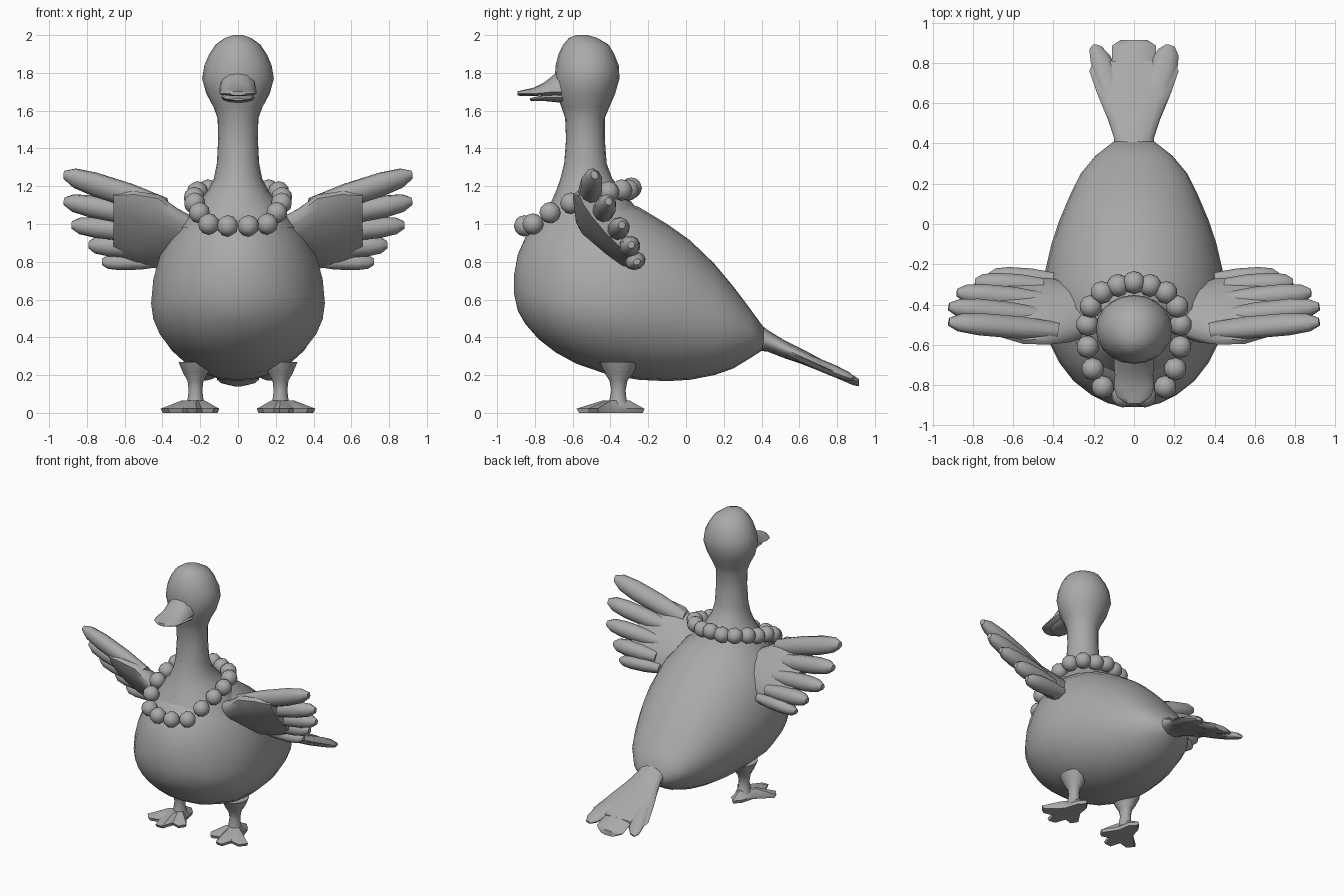
import bpy, bmesh, math
from mathutils import Vector

if "Cube" in bpy.data.objects:
    bpy.data.objects.remove(bpy.data.objects["Cube"], do_unlink=True)

grey = bpy.data.materials.new("plain_grey")
grey.use_nodes = True
COLOR = (0.4, 0.4, 0.4, 1)
grey.diffuse_color = COLOR
grey.node_tree.nodes["Principled BSDF"].inputs["Base Color"].default_value = COLOR


def finish(bm, name, angle=50):
    bmesh.ops.recalc_face_normals(bm, faces=bm.faces)
    mesh = bpy.data.meshes.new(name)
    bm.to_mesh(mesh)
    bm.free()
    mesh.materials.append(grey)
    obj = bpy.data.objects.new(name, mesh)
    bpy.context.collection.objects.link(obj)
    bpy.ops.object.select_all(action='DESELECT')
    obj.select_set(True)
    bpy.context.view_layer.objects.active = obj
    bpy.ops.object.shade_smooth_by_angle(angle=math.radians(angle))
    return obj


def loft(name, rings, sides=20, angle=50):
    """Skin egg-shaped rings, each (centre, half width, half up, half down)."""
    bm = bmesh.new()
    loops = []
    for centre, u, up, down in rings:
        loop = []
        for i in range(sides):
            a = math.tau * i / sides
            v = Vector(up) if math.sin(a) > 0 else Vector(down)
            loop.append(bm.verts.new(Vector(centre) + Vector(u) * math.cos(a) + v * math.sin(a)))
        loops.append(loop)
    for a, b in zip(loops, loops[1:]):
        for i in range(sides):
            j = (i + 1) % sides
            bm.faces.new((a[i], a[j], b[j], b[i]))
    bm.faces.new(loops[0])
    bm.faces.new(loops[-1])
    return finish(bm, name, angle)


def along_y(name, stations, sides=20, angle=50):
    """Stations are (y, half width, widest z, top z, bottom z)."""
    loft(name, [((0, y, c), (w, 0, 0), (0, 0, t - c), (0, 0, c - b))
                for y, w, c, t, b in stations], sides, angle)


def upright(name, x, stations, sides=16):
    """Stations are (z, half width, front y, back y)."""
    loft(name, [((x, (f + b) / 2, z), (w, 0, 0), (0, (b - f) / 2, 0), (0, (b - f) / 2, 0))
                for z, w, f, b in stations], sides)


def feather(name, base, tip, across, thick):
    """Rounded blade from base to tip, broad along the across direction."""
    base, tip, across = Vector(base), Vector(tip), Vector(across)
    normal = (tip - base).cross(across).normalized() * thick
    rings = [(base.lerp(tip, t), across * s, normal * s, normal * s)
             for t, s in ((0, .75), (.35, 1), (.7, 1), (.9, .8), (1, .35))]
    loft(name, rings, 10)


# Body
along_y("body", [
    (-.91, .04, .68, .73, .63), (-.89, .13, .67, .84, .54), (-.85, .21, .65, .93, .47),
    (-.78, .30, .62, 1.02, .39), (-.69, .37, .6, 1.09, .32), (-.58, .425, .59, 1.12, .26),
    (-.42, .46, .58, 1.15, .205), (-.25, .445, .58, 1.09, .175), (-.1, .41, .56, 1.0, .168),
    (.02, .37, .53, .915, .175), (.15, .315, .49, .79, .20), (.25, .265, .46, .67, .235),
    (.34, .19, .42, .55, .29), (.41, .1, .395, .455, .335)], 28)

# Neck and head
upright("neck_and_head", 0, [
    (.98, .31, -.78, -.2), (1.08, .24, -.73, -.26), (1.17, .165, -.69, -.33),
    (1.24, .128, -.665, -.39), (1.32, .112, -.645, -.42), (1.45, .105, -.635, -.43),
    (1.56, .108, -.64, -.43), (1.62, .13, -.66, -.405), (1.69, .168, -.685, -.375),
    (1.77, .19, -.695, -.352), (1.84, .178, -.69, -.356), (1.9, .152, -.675, -.38),
    (1.95, .118, -.65, -.41), (1.985, .07, -.62, -.47), (2.0, .025, -.58, -.52)], 20)

# Beak
along_y("upper_beak", [
    (-.64, .1, 1.7, 1.84, 1.665), (-.70, .1, 1.7, 1.79, 1.675), (-.75, .095, 1.695, 1.75, 1.68),
    (-.81, .1, 1.69, 1.72, 1.678), (-.86, .085, 1.69, 1.71, 1.677),
    (-.892, .04, 1.69, 1.702, 1.68)], 12)
along_y("lower_beak", [
    (-.64, .09, 1.67, 1.7, 1.64), (-.74, .08, 1.67, 1.685, 1.65),
    (-.80, .065, 1.662, 1.672, 1.65), (-.825, .03, 1.66, 1.666, 1.653)], 12)

# Tail
along_y("tail", [
    (.37, .1, .41, .49, .33), (.43, .1, .385, .44, .325), (.52, .13, .34, .385, .29),
    (.64, .18, .285, .325, .25), (.76, .222, .23, .26, .2), (.81, .2, .21, .235, .18)], 16)
along_y("tail_centre_feather", [
    (.58, .08, .31, .35, .27), (.78, .11, .225, .25, .19), (.885, .11, .175, .2, .145),
    (.915, .065, .16, .18, .14)], 10)

# Necklace beads, front to back
half_beads = [(.055, -.855, .99), (.155, -.81, 1.0), (.205, -.72, 1.06), (.23, -.61, 1.11),
              (.232, -.5, 1.14), (.215, -.41, 1.17), (.16, -.34, 1.18), (.08, -.305, 1.18)]
back_bead = [(0, -.29, 1.19)]
beads = back_bead + [(s * x, y, z) for s in (-1, 1) for x, y, z in half_beads]
bm = bmesh.new()
for p in beads:
    made = bmesh.ops.create_icosphere(bm, subdivisions=2, radius=.057)
    bmesh.ops.translate(bm, verts=made["verts"], vec=p)
finish(bm, "necklace_beads")

for side, s in (("left", 1), ("right", -1)):
    # Tail side feathers
    feather(side + "_tail_feather", (s * .08, .55, .32), (s * .18, .885, .18), (.065, -.02, 0), .03)

    # Wing panel: (x, top y, top z, bottom y, bottom z, half thickness)
    rings = []
    for x, ty, tz, by, bz, h in ((.2, -.54, 1.0, -.32, .85, .07), (.32, -.58, 1.07, -.30, .83, .08),
                                 (.42, -.59, 1.15, -.27, .77, .075), (.55, -.59, 1.17, -.25, .78, .06),
                                 (.66, -.56, 1.16, -.25, .82, .04)):
        half = Vector((0, ty - by, tz - bz)) / 2
        thick = Vector((0, half.z, -half.y)).normalized() * h
        rings.append(((s * x, (ty + by) / 2, (tz + bz) / 2), thick, half, half))
    loft(side + "_wing", rings, 14)

    # Wing feathers, top to bottom
    blades = [((.38, -.53, 1.09), (.92, -.485, 1.26), .068),
              ((.45, -.46, 1.03), (.92, -.41, 1.12), .06),
              ((.45, -.38, .95), (.88, -.34, .995), .056),
              ((.45, -.31, .87), (.79, -.29, .89), .055),
              ((.4, -.28, .81), (.72, -.26, .80), .045)]
    for n, (a, b, w) in enumerate(blades, 1):
        feather(f"{side}_wing_feather_{n}", (s * a[0], *a[1:]), (s * b[0], *b[1:]),
                Vector((0, -.5, .87)) * w, .055)

    # Leg
    upright(side + "_leg", s * .225, [
        (.03, .055, -.41, -.29), (.07, .042, -.405, -.315), (.12, .036, -.395, -.32),
        (.17, .042, -.405, -.31), (.21, .065, -.43, -.28), (.27, .09, -.46, -.25)], 12)

    # Webbed foot
    outline = [(.225, -.22), (.18, -.27), (.165, -.36), (.10, -.46), (.13, -.51), (.19, -.49),
               (.22, -.575), (.27, -.58), (.295, -.5), (.37, -.52), (.41, -.47), (.3, -.37),
               (.27, -.27)]
    bm = bmesh.new()
    low, mid, top = [[bm.verts.new((s * (.225 + (x - .225) * k), -.35 + (y + .35) * k, z))
                      for x, y in outline] for k, z in ((.94, 0), (1, .022), (.4, .065))]
    for a, b in ((low, mid), (mid, top)):
        for i in range(len(outline)):
            j = (i + 1) % len(outline)
            bm.faces.new((a[i], a[j], b[j], b[i]))
    bm.faces.new(low)
    bm.faces.new(top)
    finish(bm, side + "_foot", 35)
